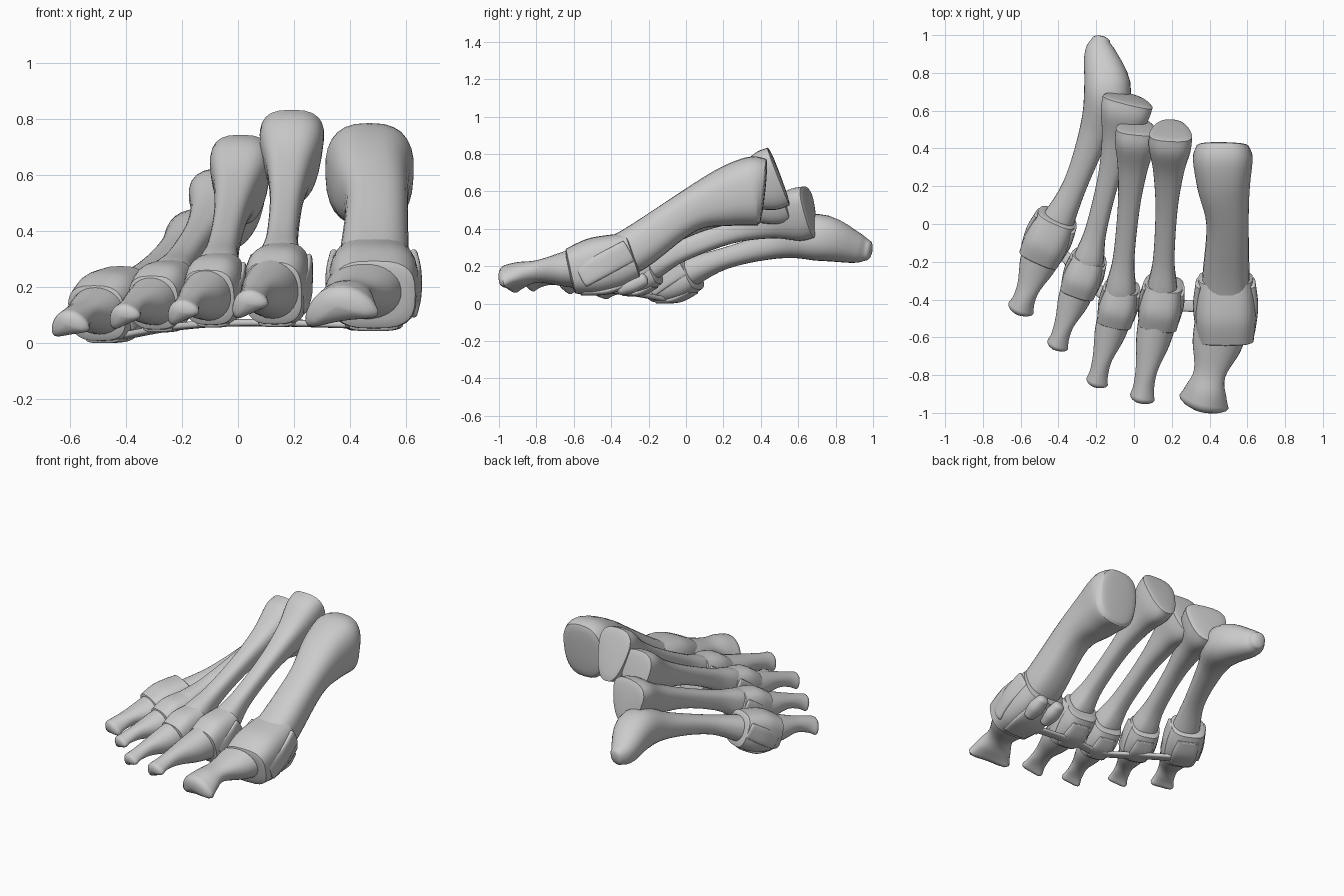
import bpy, bmesh, math
from mathutils import Vector

if "Cube" in bpy.data.objects:
    bpy.data.objects.remove(bpy.data.objects["Cube"])

SIDES = 28
UP = Vector((0, 0, 1))


def catmull(a, b, c, d, t):
    return 0.5 * (2*b + (c - a)*t + (2*a - 5*b + 4*c - d)*t*t + (3*b - a - 3*c + d)*t**3)


# Smooth loft. Station: x, y, z, half width, half height, wedge, roll, notch
def loft(name, stations, power=2.3, cap0=0.25, cap1=0.5, steps=5):
    st = [list(s) + [0] * (8 - len(s)) for s in stations]
    rows = []
    for i in range(len(st) - 1):
        p = [st[max(i - 1, 0)], st[i], st[i + 1], st[min(i + 2, len(st) - 1)]]
        for k in range(steps):
            rows.append([catmull(*v, k / steps) for v in zip(*p)])
    rows.append(st[-1])
    pts = [Vector(r[:3]) for r in rows]
    n = len(rows)
    rings = []
    for i, r in enumerate(rows):
        t = (pts[min(i + 2, n - 1)] - pts[max(i - 2, 0)]).normalized()
        side = UP.cross(t).normalized()
        rings.append((pts[i], t, side, t.cross(side), r))

    # Rounded end rings: shrink along a quarter circle
    def ends(ring, sign, amount):
        p, t, s, u, r = ring
        d = amount * min(r[3], r[4])
        out = []
        for k in range(1, 5):
            a = k * math.pi / 8.4
            f = math.cos(a)
            out.append((p + t*sign*d*math.sin(a), t, s, u, r[:3] + [r[3]*f, r[4]*f] + r[5:]))
        return out
    rings = ends(rings[0], -1, cap0)[::-1] + rings + ends(rings[-1], 1, cap1)

    bm = bmesh.new()
    loops = []
    for p, t, s, u, r in rings:
        w, h, wedge, roll, notch = r[3:8]
        s2 = s*math.cos(roll) + u*math.sin(roll)
        u2 = u*math.cos(roll) - s*math.sin(roll)
        loop = []
        for k in range(SIDES):
            a = 2*math.pi*k/SIDES
            c, q = math.cos(a), math.sin(a)
            cx = math.copysign(abs(c)**(2/power), c)
            cy = math.copysign(abs(q)**(2/power), q)
            # The notch bends the section into an arch, as on a toe bone's end
            arch = -notch*w*c*c
            loop.append(bm.verts.new(p + s2*(w*cx*(1 + wedge*cy)) + u2*(h*cy + arch)))
        loops.append(loop)
    for a, b in zip(loops, loops[1:]):
        for k in range(SIDES):
            j = (k + 1) % SIDES
            bm.faces.new((a[k], a[j], b[j], b[k]))
    bm.faces.new(loops[0][::-1])
    bm.faces.new(loops[-1])
    bmesh.ops.recalc_face_normals(bm, faces=bm.faces)
    me = bpy.data.meshes.new(name)
    bm.to_mesh(me)
    bm.free()
    ob = bpy.data.objects.new(name, me)
    bpy.context.collection.objects.link(ob)


# Joint centre, half width, half height, toe tip
joints = [
    ((.485, -.45, .215), .16, .15, (.365, -.935, .14)),
    ((.143, -.425, .215), .112, .14, (.038, -.905, .145)),
    ((-.082, -.425, .197), .1, .124, (-.20, -.825, .115)),
    ((-.268, -.27, .175), .1, .12, (-.408, -.63, .1)),
    ((-.455, -.075, .143), .118, .124, (-.60, -.44, .072)),
]

# Thick first bone and hooked fifth bone
first = [(.47, .41, .605, .138, .175, .05), (.47, .35, .605, .158, .185, .05), (.475, .2, .57, .14, .155),
         (.495, 0, .49, .112, .11), (.487, -.28, .295, .125, .12), (.485, -.48, .2, .13, .115)]
fifth = [(-.175, .97, .29, .05, .055), (-.18, .9, .305, .085, .085), (-.14, .7, .36, .125, .125),
         (-.21, .48, .32, .082, .075), (-.315, .2, .245, .064, .057), (-.42, -.02, .16, .09, .085),
         (-.46, -.12, .13, .08, .075)]
loft("metatarsal_1", first, power=2.6, cap0=.1)
loft("metatarsal_5", fifth, cap0=.5)

# The three slim bones share one profile: position, width, height
profile = [(0, .1, .14), (.08, .1, .14), (.23, .076, .092), (.45, .058, .06),
           (.72, .057, .061), (.88, .08, .088), (1, .08, .086)]
bases = [(.195, .495, .685, 1.05, 1.18), (.015, .515, .6, 1, 1.12), (-.03, .66, .495, 1.25, 1)]
for i, (x, y, z, bw, bh) in enumerate(bases):
    B, J = Vector((x, y, z)), Vector(joints[i + 1][0]) - Vector((0, .03, .005))
    rows = []
    for t, w, h in profile:
        p = B.lerp(J, t) + UP * .035 * math.sin(math.pi * t)
        k = max(0, 1 - 2.5 * t)
        rows.append((*p, w * (1 + (bw - 1)*k), h * (1 + (bh - 1)*k), .32 * k))
    loft(f"metatarsal_{i + 2}", rows, power=2.7, cap0=.1)

under = []
ankle_ends = [first[-3]] + bases + [fifth[-3]]
for i, (c, w, h, tip) in enumerate(joints, 1):
    J, T = Vector(c), Vector(tip)
    ln, tw = w * 1.06, w * (.85 if i == 1 else .62)
    back = (J - Vector(ankle_ends[i - 1][:3])).normalized()
    t = (back * .6 + (T - J).normalized() * (.6 if i == 5 else 1)).normalized()
    if i == 1:
        t = Vector((0, -1, -.22)).normalized()
    side = UP.cross(t).normalized()
    up = t.cross(side)

    # Joint capsule
    loft(f"joint_capsule_{i}", [
        (*(J - t*ln + up*h*.06), w*.9, h*.86), (*(J - t*ln*.4), w*.98, h*.98),
        (*(J + t*ln*.3), w, h), (*(J + t*ln), w*.93, h*.82)], power=3, cap0=.1, cap1=.1)

    # Slanted ligament pads hugging both sides
    for sg, nm in ((-1, "inner"), (1, "outer")):
        rows = []
        for k in (-1, 0, 1):
            p = J + side*sg*w*(.96 - .09*abs(k)) + t*ln*(k*.8 - .1) - up*h*k*.25
            rows.append((*p, w*.12, h*.42))
        loft(f"side_ligament_{nm}_{i}", rows, power=2.6, cap0=.4)

    # Plate under the joint
    rows = []
    for k in (-1, 0, 1):
        f = 1 - .16*abs(k)
        rows.append((*(J + t*ln*k*.8 - up*h*.95*f), w*.66*f, h*.14))
    loft(f"plantar_plate_{i}", rows, power=3)
    under.append((*(J - UP*h*.98), .03, .013))

    # Toe bone with an arched, tilted end
    d = T - J
    roll = .4 if 1 < i < 5 else .15
    thick = tw * (.48 if i == 1 else .62)
    loft(f"toe_bone_{i}", [
        (*(J + d*.2), w*.9, h*.78), (*(J + d*.42 + UP*.005), w*.8, h*.62),
        (*(J + d*.7 + UP*.015), w*.53, h*.4, .1, roll*.5),
        (*(J + d*.9 + UP*.015), tw*.82, thick*1.0, 0, roll, .2),
        (*(J + d*1.03 + UP*.01), tw, thick, 0, roll, .35)], power=2.1, cap1=.7)

# Two small bones under the big joint
for x, nm in ((.415, "outer"), (.54, "inner")):
    loft(f"sesamoid_{nm}", [(x, -.29 - .065*k, .108 - .025*k, .05 - .013*abs(k), .045 - .01*abs(k))
                            for k in (-1, 0, 1)], cap0=.6)

# Cross ligament tying the joints together underneath
loft("cross_ligament", under, power=3)

# Settle on the ground and keep sharp edges
obs = list(bpy.context.collection.objects)
low = min(v.co.z for o in obs for v in o.data.vertices)
for o in obs:
    for v in o.data.vertices:
        v.co.z -= low
    o.select_set(True)
bpy.context.view_layer.objects.active = obs[0]
bpy.ops.object.shade_smooth_by_angle(angle=math.radians(40))
